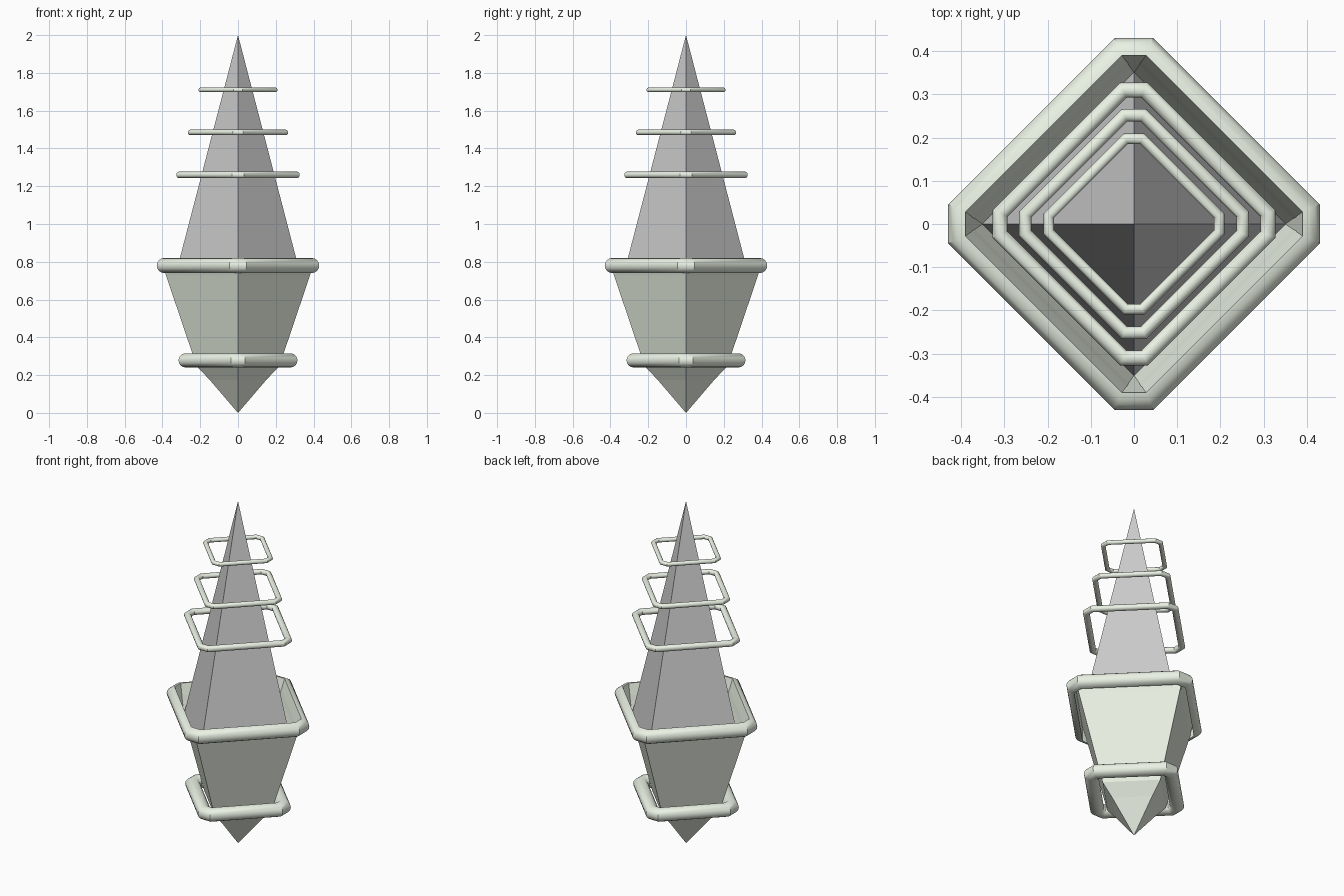
import bpy, bmesh, math

if "Cube" in bpy.data.objects:
    bpy.data.objects.remove(bpy.data.objects["Cube"])

green = bpy.data.materials.new("pale_green")
green.diffuse_color = (0.82, 0.88, 0.77, 1)
green.use_nodes = True
green.node_tree.nodes["Principled BSDF"].inputs["Base Color"].default_value = green.diffuse_color
T = math.tan(math.pi / 8)


def diamond(r, z):
    return [(r, 0, z), (0, r, z), (-r, 0, z), (0, -r, z)]


def octagon(r, c, z):
    # diamond with its four corners cut by edges of half-length c
    return [(r, -c, z), (r, c, z), (c, r, z), (-c, r, z),
            (-r, c, z), (-r, -c, z), (-c, -r, z), (c, -r, z)]


def loft(name, loops, closed=False, mat=None, smooth=False, flip=False):
    bm = bmesh.new()
    rows = [[bm.verts.new(p) for p in loop] for loop in loops]
    n = max(len(r) for r in rows)
    pairs = list(zip(rows, rows[1:])) + ([(rows[-1], rows[0])] if closed else [])
    for a, b in pairs:
        for i in range(n):
            j = (i + 1) % n
            if len(a) == 1:
                bm.faces.new((a[0], b[j], b[i]))
            elif len(b) == 1:
                bm.faces.new((a[i], a[j], b[0]))
            else:
                bm.faces.new((a[i], a[j], b[j], b[i]))
    bmesh.ops.remove_doubles(bm, verts=bm.verts, dist=1e-5)
    bmesh.ops.recalc_face_normals(bm, faces=bm.faces)
    if flip:
        bmesh.ops.reverse_faces(bm, faces=bm.faces)
    me = bpy.data.meshes.new(name)
    bm.to_mesh(me)
    bm.free()
    ob = bpy.data.objects.new(name, me)
    bpy.context.collection.objects.link(ob)
    if mat:
        me.materials.append(mat)
    if smooth:
        bpy.context.view_layer.objects.active = ob
        ob.select_set(True)
        bpy.ops.object.shade_smooth_by_angle(angle=math.radians(32))
        ob.select_set(False)
    return ob


def ring(name, z, outer, c, t, half=False):
    # round (or half-round) bar swept around a cut-corner diamond
    steps = 16
    loops = []
    for k in range(steps // 2 + 1 if half else steps):
        a = 2 * math.pi * k / steps - math.pi / 2
        d = t - t * math.cos(a)
        loops.append(octagon(outer - d, c - d * T, z + t * math.sin(a)))
    loft(name, loops, True, green, True)


# Grey four-sided spike
loft("spike", [diamond(0.352, 0.65), [(0, 0, 2)]])

# Tapered cup with pointed foot
profile = [(0.15, 0.175), (0.217, 0.245), (0.24, 0.31), (0.392, 0.76)]
loft("cup", [[(0, 0, 0)]] + [diamond(r, z) for r, z in profile], mat=green)

# Sloping inner wall of the cup
loft("cup_lining", [octagon(0.35, 0, 0.65), octagon(0.39, 0.028, 0.82)],
     mat=green, flip=True)

# Bands on the cup
ring("rim_band", 0.78, 0.43, 0.045, 0.04, half=True)
ring("lower_band", 0.278, 0.315, 0.038, 0.0375)

# Floating rings around the spike
for i, (z, r, c, t) in enumerate([(1.26, 0.327, 0.032, 0.0175),
                                  (1.485, 0.266, 0.028, 0.0145),
                                  (1.71, 0.209, 0.024, 0.012)]):
    ring(f"floating_ring_{i + 1}", z, r, c, t)
